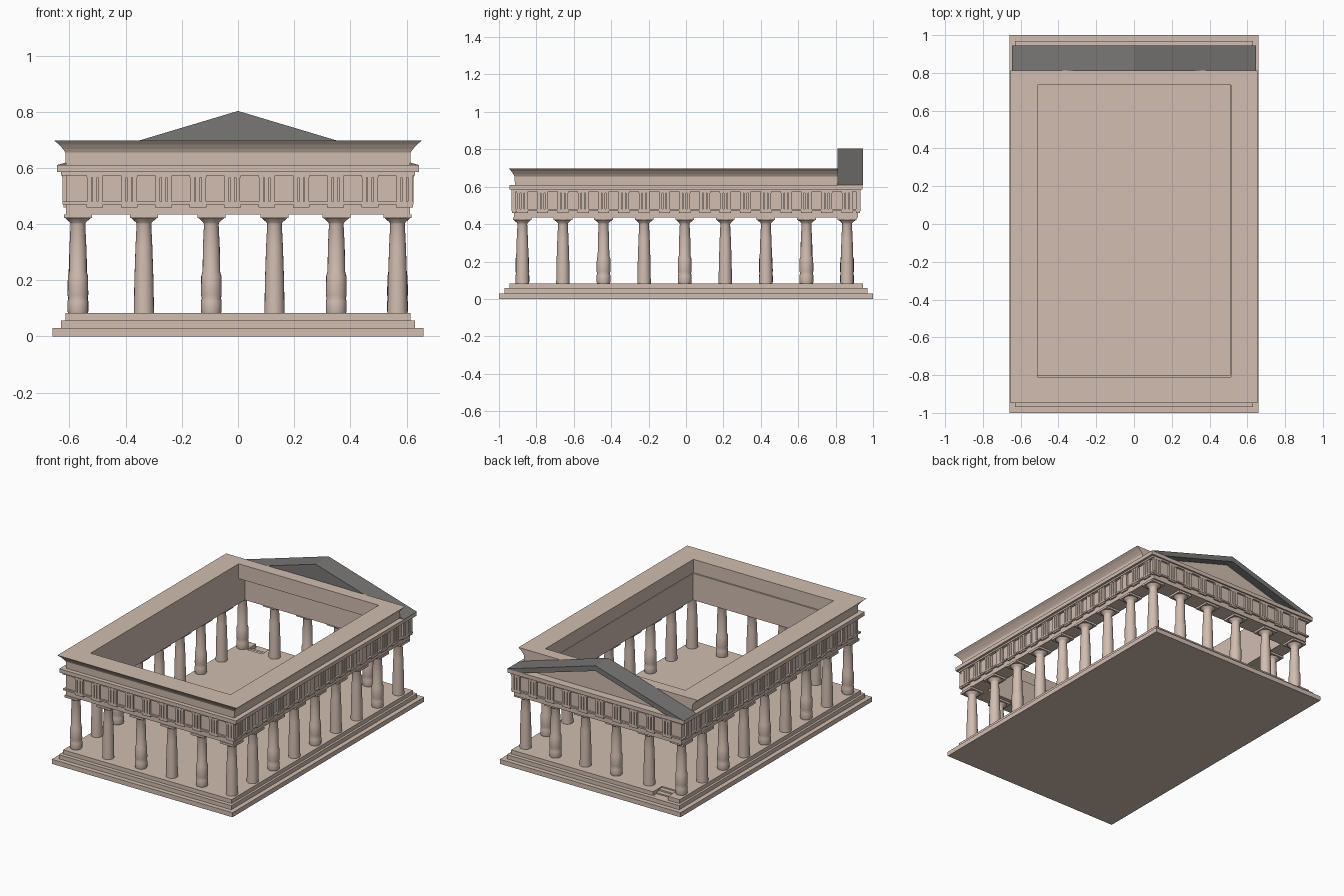
import bpy, bmesh, math
from mathutils import Vector

if "Cube" in bpy.data.objects:
    bpy.data.objects.remove(bpy.data.objects["Cube"])


def material(name, rgb):
    m = bpy.data.materials.new(name)
    m.diffuse_color = (*rgb, 1)
    m.use_nodes = True
    m.node_tree.nodes["Principled BSDF"].inputs["Base Color"].default_value = m.diffuse_color
    return m


STONE = material("warm_stone", (0.64, 0.51, 0.44))
GREY = material("grey_stone", (0.19, 0.185, 0.18))


def finish(name, bm, mat, smooth=False):
    bmesh.ops.recalc_face_normals(bm, faces=bm.faces[:])
    me = bpy.data.meshes.new(name)
    bm.to_mesh(me)
    bm.free()
    ob = bpy.data.objects.new(name, me)
    bpy.context.collection.objects.link(ob)
    me.materials.append(mat)
    if smooth:
        bpy.ops.object.select_all(action='DESELECT')
        ob.select_set(True)
        bpy.context.view_layer.objects.active = ob
        bpy.ops.object.shade_smooth_by_angle(angle=math.radians(35))
    return ob


def add_box(bm, x0, x1, y0, y1, z0, z1):
    vs = bmesh.ops.create_cube(bm, size=1)['verts']
    for v in vs:
        v.co = Vector(((x0 + x1) / 2 + v.co.x * (x1 - x0),
                       (y0 + y1) / 2 + v.co.y * (y1 - y0),
                       (z0 + z1) / 2 + v.co.z * (z1 - z0)))


def box(name, *b):
    bm = bmesh.new()
    add_box(bm, *b)
    return finish(name, bm, STONE)


def frame(name, loops, mat=STONE):
    """Closed frame skinned through rectangles (x0, x1, y0, y1, z)."""
    bm = bmesh.new()
    rings = [[bm.verts.new(p) for p in ((a, c, z), (b, c, z), (b, d, z), (a, d, z))]
             for a, b, c, d, z in loops]
    for r, s in zip(rings, rings[1:] + rings[:1]):
        for i in range(4):
            j = (i + 1) % 4
            bm.faces.new((r[i], r[j], s[j], s[i]))
    return finish(name, bm, mat)


def band(name, hx, hy, z0, z1, inner=(0.51, 0.80)):
    ix, iy = inner
    return frame(name, [(-hx, hx, -hy, hy, z0), (-hx, hx, -hy, hy, z1),
                        (-ix, ix, -iy, iy, z1), (-ix, ix, -iy, iy, z0)])


def prism(name, pts, y0, y1, mat):
    """Extrude an x-z outline along y."""
    bm = bmesh.new()
    f = bm.faces.new([bm.verts.new((x, y0, z)) for x, z in pts])
    new = bmesh.ops.extrude_face_region(bm, geom=[f])['geom']
    bmesh.ops.translate(bm, vec=(0, y1 - y0, 0),
                        verts=[v for v in new if isinstance(v, bmesh.types.BMVert)])
    return finish(name, bm, mat)


# Stepped base
box("bottom_step", -0.66, 0.66, -1, 1, 0, 0.03)
box("middle_step", -0.63, 0.63, -0.97, 0.97, 0.03, 0.057)
floor = box("floor_step", -0.615, 0.615, -0.945, 0.945, 0.057, 0.083)

# Small stair notch in the rear corner of the floor
cut = box("stair_cutter", -0.53, -0.42, 0.85, 1.0, 0.0571, 0.1)
cut.hide_render = True
cut.hide_set(True)
mod = floor.modifiers.new("stair_notch", 'BOOLEAN')
mod.object = cut
mod.solver = 'EXACT'
for i in range(2):
    box("small_stair", -0.53, -0.42, 0.85, 0.88 + 0.03 * (1 - i), 0.057, 0.066 + 0.009 * i)

# Columns: tapered shafts, some with slightly swollen restored drums
PLAIN = [(0.036, 0.08), (0.034, 0.2), (0.030, 0.32), (0.026, 0.40),
         (0.028, 0.406), (0.046, 0.422)]
DRUMS = [(0.034, 0.08), (0.037, 0.09), (0.037, 0.125), (0.034, 0.136),
         (0.037, 0.148), (0.036, 0.215), (0.031, 0.232)] + PLAIN[2:]


def column(x, y, drums):
    bm = bmesh.new()
    n = 20
    rings = [[bm.verts.new((x + r * math.cos(2 * math.pi * k / n),
                            y + r * math.sin(2 * math.pi * k / n), z)) for k in range(n)]
             for r, z in (DRUMS if drums else PLAIN)]
    for a, b in zip(rings, rings[1:]):
        for k in range(n):
            j = (k + 1) % n
            bm.faces.new((a[k], a[j], b[j], b[k]))
    bm.faces.new(rings[0])
    bm.faces.new(rings[-1])
    add_box(bm, x - 0.05, x + 0.05, y - 0.05, y + 0.05, 0.421, 0.435)
    finish("column", bm, STONE, True)


xs = [-0.57, -0.335, -0.095, 0.13, 0.35, 0.568]
ys = [-0.875 + 0.217 * i for i in range(9)]
for i, x in enumerate(xs):
    column(x, ys[0], i % 2 == 0)
    column(x, ys[-1], i % 2 == 0)
for i, y in enumerate(ys[1:-1], 1):
    column(xs[0], y, i % 2 == 0)
    column(xs[-1], y, i in (2, 4, 7))

# Beam, fillet, frieze and projecting cornice
band("architrave", 0.612, 0.92, 0.434, 0.47)
band("fillet", 0.625, 0.932, 0.47, 0.48)
band("frieze", 0.612, 0.92, 0.48, 0.58)
band("cornice_bed", 0.63, 0.933, 0.574, 0.585)
band("cornice", 0.645, 0.943, 0.585, 0.61)

# Triglyphs: three upright bars with a small block under the fillet
bm = bmesh.new()


def triglyph(pos, side, along_x):
    face = 0.92 if along_x else 0.612

    def part(a0, a1, depth, z0, z1):
        lo, hi = sorted((side * (face - 0.01), side * (face + depth)))
        if along_x:
            add_box(bm, a0, a1, lo, hi, z0, z1)
        else:
            add_box(bm, lo, hi, a0, a1, z0, z1)

    for k in (-1, 0, 1):
        c = pos + k * 0.020
        part(c - 0.008, c + 0.008, 0.013, 0.48, 0.568)
    part(pos - 0.03, pos + 0.03, 0.014, 0.566, 0.576)
    part(pos - 0.03, pos + 0.03, 0.010, 0.460, 0.471)


for s in (-1, 1):
    for i in range(10):
        triglyph(-0.51 + 0.1225 * i, s, True)
    for i in range(17):
        triglyph(-0.875 + 0.1085 * i, s, False)
finish("triglyphs", bm, STONE)

# Flared gutter ring, flush against the gable at the rear
profile = [(0.0, 0.61), (0.002, 0.655), (0.010, 0.667), (0.025, 0.684), (0.042, 0.698)]
loops = [(-0.613 - o, 0.613 + o, -0.915 - o * 0.8, 0.812, z) for o, z in profile]
loops += [(-0.51, 0.513, -0.81, 0.735, 0.698), (-0.51, 0.513, -0.81, 0.735, 0.60)]
frame("gutter_ring", loops)

# Rear gable: sloping roof slabs over a recessed triangular wall
W, B, T = 0.645, 0.61, 0.803
prism("gable_roof", [(-W, B), (0, T), (W, B), (W - 0.11, B), (0, T - 0.035), (0.11 - W, B)],
      0.81, 0.945, GREY)
prism("gable_wall", [(0.10 - W, B), (0, T - 0.03), (W - 0.10, B)], 0.818, 0.89, STONE)
prism("gable_inner_face", [(0.105 - W, B), (0, T - 0.033), (W - 0.105, B)], 0.812, 0.818, GREY)
